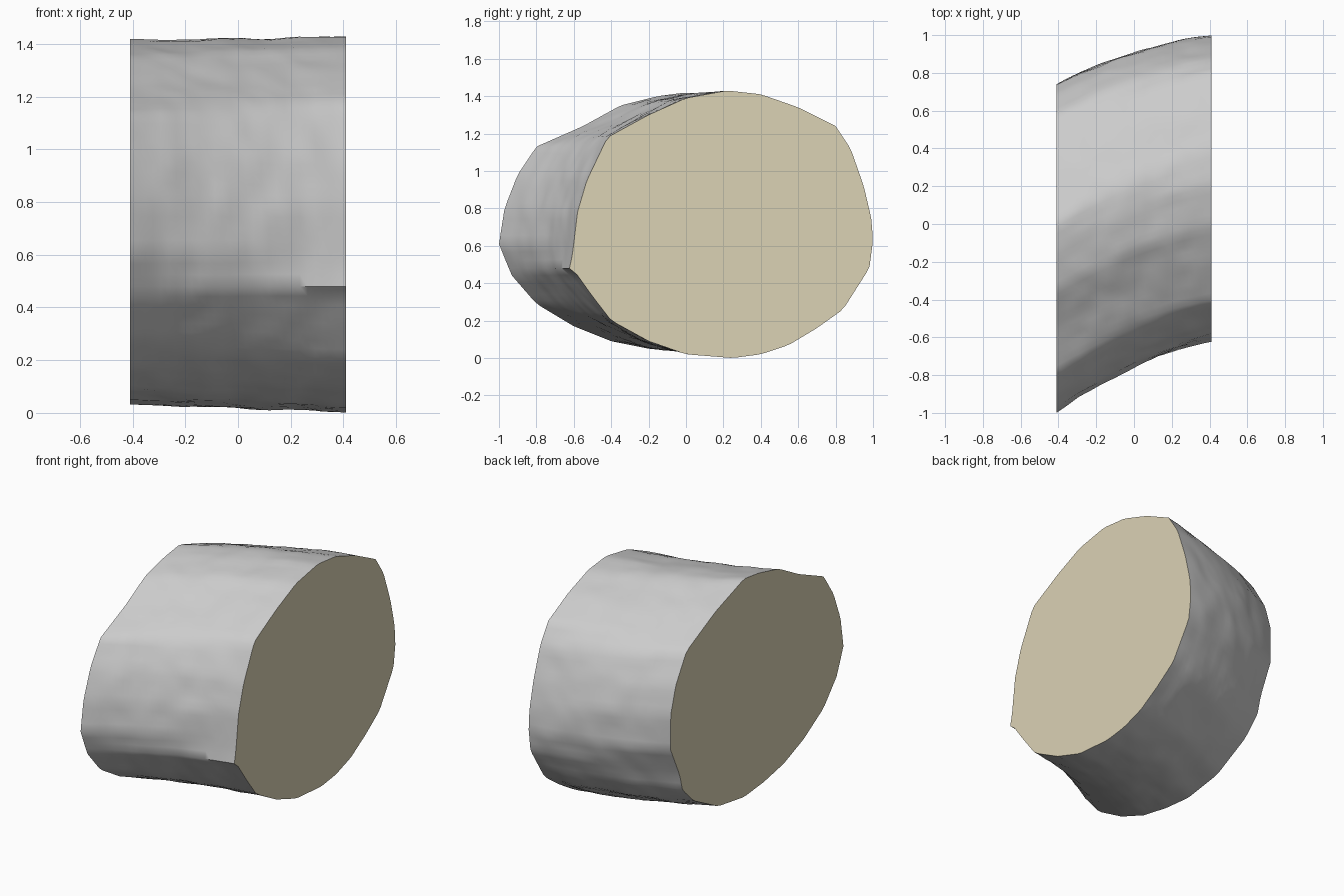
import bpy
import bmesh
import math
from mathutils import Vector, noise

default_cube = bpy.data.objects.get("Cube")
if default_cube:
    bpy.data.objects.remove(default_cube, do_unlink=True)

HALF_WIDTH = 0.41
SIDES = 120
RINGS = 28

# Cut-face outlines as (y, z), starting at the top and going towards the back
LEFT_OUTLINE = [
    (0.22, 1.43), (0.4, 1.41), (0.6, 1.34), (0.8, 1.24), (0.88, 1.12),
    (0.95, 0.92), (0.99, 0.75), (1, 0.63), (0.98, 0.48), (0.84, 0.26),
    (0.7, 0.16), (0.55, 0.07), (0.4, 0.02), (0.25, 0), (0, 0.02),
    (-0.2, 0.09), (-0.4, 0.2), (-0.5, 0.33), (-0.6, 0.47), (-0.65, 0.49),
    (-0.61, 0.53), (-0.58, 0.78), (-0.53, 0.95), (-0.42, 1.18), (-0.2, 1.3),
    (0, 1.39)]
RIGHT_OUTLINE = [
    (0, 1.42), (0.29, 1.32), (0.58, 1.18), (0.69, 1), (0.74, 0.83),
    (0.74, 0.61), (0.65, 0.42), (0.62, 0.31), (0.51, 0.2), (0.26, 0.07),
    (0, 0.03), (-0.2, 0.05), (-0.4, 0.09), (-0.6, 0.17), (-0.8, 0.29),
    (-0.93, 0.44), (-0.96, 0.51), (-1, 0.61), (-0.97, 0.8), (-0.9, 0.98),
    (-0.8, 1.13), (-0.55, 1.24), (-0.35, 1.35), (-0.15, 1.4)]


def make_material(name, colour):
    """One flat colour for viewport and render."""
    material = bpy.data.materials.new(name)
    material.use_nodes = True
    material.diffuse_color = colour
    shader = material.node_tree.nodes["Principled BSDF"]
    shader.inputs["Base Color"].default_value = colour
    shader.inputs["Roughness"].default_value = 0.9
    return material


def resample(outline, centre):
    """Points where evenly spaced rays from the centre meet the outline."""
    points = []
    for step in range(SIDES):
        angle = math.tau * step / SIDES
        ray = Vector((math.cos(angle), math.sin(angle)))
        for index, end in enumerate(outline):
            a = Vector(outline[index - 1]) - centre
            edge = Vector(end) - centre - a
            cross = ray.x * edge.y - ray.y * edge.x
            if abs(cross) < 1e-9:
                continue
            along = (a.y * ray.x - a.x * ray.y) / -cross
            reach = (a.x * edge.y - a.y * edge.x) / cross
            if -1e-6 <= along <= 1 + 1e-6 and reach > 0:
                points.append(centre + ray * reach)
                break
    return points


left_ring = resample(LEFT_OUTLINE, Vector((0.2, 0.7)))
right_ring = resample(RIGHT_OUTLINE, Vector((-0.13, 0.7)))

# Bent log: loft between the two outlines with a gentle bow and worn bark
bm = bmesh.new()
rings = []
for ring_index in range(RINGS + 1):
    t = ring_index / RINGS
    x = HALF_WIDTH * (2 * t - 1)
    fade = 4 * t * (1 - t)
    ring = []
    for right_point, left_point in zip(right_ring, left_ring):
        point = right_point.lerp(left_point, t)
        point.y = min(max(point.y, 0), 1.43)
        point.x += 0.04 * fade
        centre = Vector((-0.13, 0.7)).lerp(Vector((0.2, 0.7)), t)
        outward = (point - centre).normalized()
        place = Vector((x, point.x, point.y))
        bump = noise.noise(place * 6) * 0.008 + noise.noise(place * 14) * 0.004
        point += outward * bump * min(1, fade * 2)
        ring.append(bm.verts.new((x, point.x, point.y)))
    rings.append(ring)

for ring, following in zip(rings, rings[1:]):
    for i in range(SIDES):
        j = (i + 1) % SIDES
        bm.faces.new((ring[i], ring[j], following[j], following[i]))

# Sawn ends
for ring in (rings[0], rings[-1]):
    bm.faces.new(ring).material_index = 1
bmesh.ops.recalc_face_normals(bm, faces=bm.faces[:])

mesh = bpy.data.meshes.new("log_section")
bm.to_mesh(mesh)
bm.free()
mesh.materials.append(make_material("grey bark", (0.6, 0.6, 0.6, 1)))
mesh.materials.append(make_material("tan sawn wood", (0.71, 0.645, 0.46, 1)))

log_section = bpy.data.objects.new("log_section", mesh)
bpy.context.collection.objects.link(log_section)
bpy.context.view_layer.objects.active = log_section
log_section.select_set(True)
bpy.ops.object.shade_smooth_by_angle(angle=math.radians(50))
